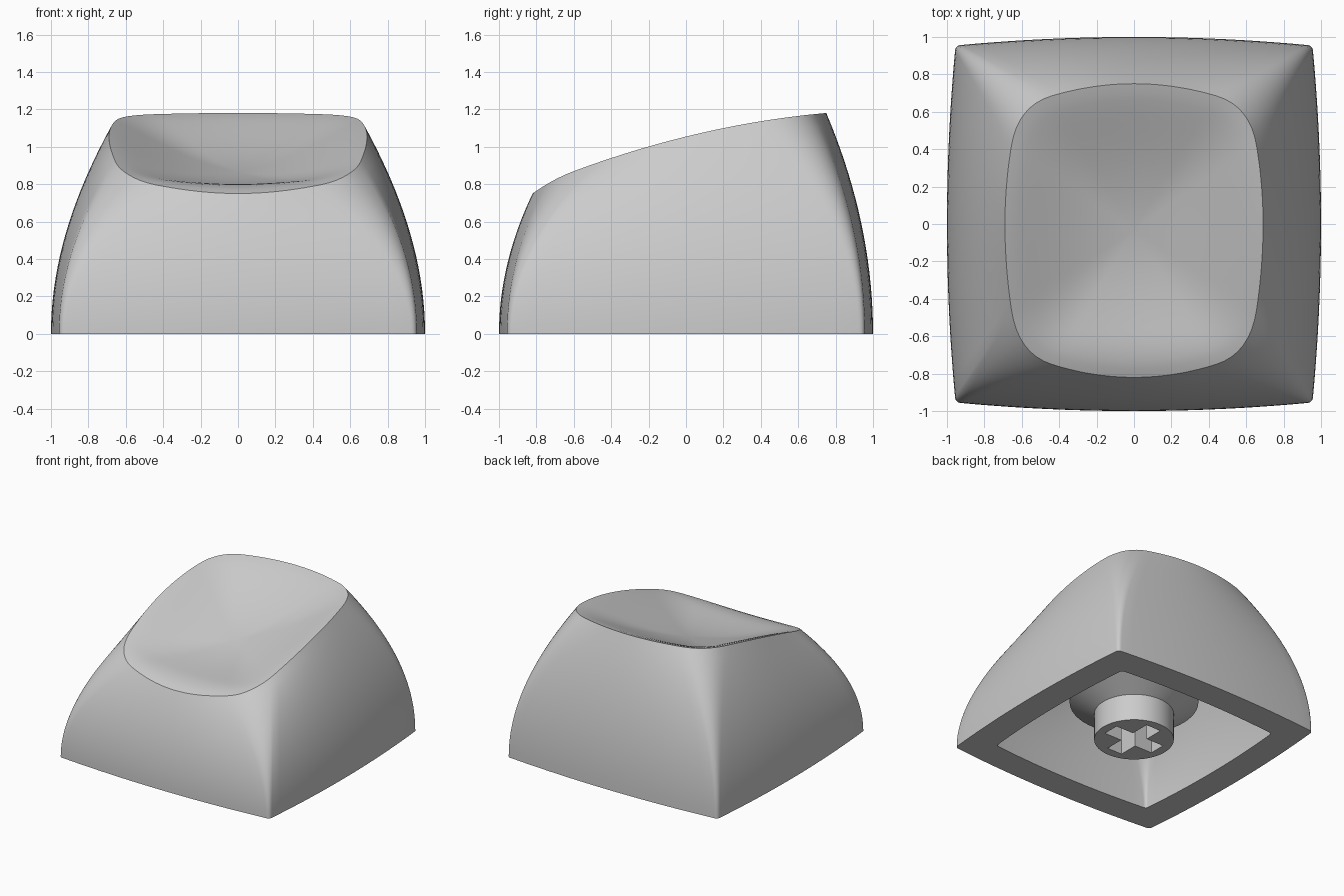
import bpy, bmesh, math
from mathutils import Vector

if "Cube" in bpy.data.objects:
    bpy.data.objects.remove(bpy.data.objects["Cube"])

# Single plain plastic colour
plastic = bpy.data.materials.new("grey plastic")
plastic.use_nodes = True
colour = (0.6, 0.6, 0.6, 1)
plastic.diffuse_color = colour
plastic.node_tree.nodes["Principled BSDF"].inputs["Base Color"].default_value = colour

SIDE, CORNER = 10, 8
CENTRE = Vector((0, -0.03))


def quadrant(x_mid, y_mid, a, b):
    """Bowed side from (x_mid, 0) to a, round corner to b, bowed side to (0, y_mid)."""
    (ax, ay), (bx, by) = a, b
    da, db = x_mid - ax, y_mid - by
    side_a = [Vector((x_mid - da * (i / SIDE) ** 2, ay * i / SIDE)) for i in range(SIDE + 1)]
    side_b = [Vector((bx * i / SIDE, y_mid - db * (i / SIDE) ** 2)) for i in range(SIDE, -1, -1)]
    # The corner handle is where the two end tangents meet
    ka, kb = -2 * da / ay, -2 * db / bx
    cx = (ax + ka * (by - kb * bx - ay)) / (1 - ka * kb)
    handle = Vector((cx, by + kb * (cx - bx)))
    corner = []
    for i in range(1, CORNER):
        t = i / CORNER
        corner.append(side_a[-1] * (1 - t) ** 2 + handle * 2 * t * (1 - t) + side_b[0] * t * t)
    return side_a + corner + side_b


def outline(back, front):
    """Mirror the back and front quadrants into a closed loop."""
    loop = []
    for quad, sx, sy in ((back, 1, 1), (back, -1, 1), (front, -1, -1), (front, 1, -1)):
        pts = [Vector((p.x * sx, p.y * sy)) for p in quad]
        if sx * sy < 0:
            pts.reverse()
        loop += pts[:-1]
    return loop


base_quad = quadrant(1, 1, (0.957, 0.925), (0.925, 0.957))
base = outline(base_quad, base_quad)
rim = outline(quadrant(0.69, 0.75, (0.655, 0.42), (0.44, 0.685)),
              quadrant(0.69, 0.82, (0.655, 0.46), (0.44, 0.75)))


def rim_height(y):
    return 1.055 + 0.246 * y - 0.104 * y * y - 0.68 * max(0, -0.6 - y) ** 2


def wall_ring(t, size=1.0, height=1.0):
    return [((b + (r - b) * t * t) * size).to_3d()
            + Vector((0, 0, t * rim_height(r.y) * height)) for b, r in zip(base, rim)]


def dish_ring(s, size=1.0, height=1.0):
    ring = []
    for r in rim:
        p = CENTRE + (r - CENTRE) * s
        z = rim_height(p.y) - 0.18 * max(0, 1 - s * s) ** 1.3
        ring.append((p * size).to_3d() + Vector((0, 0, z * height)))
    return ring


def add_loft(bm, rings, cap_start=True, cap_end=True):
    loops = [[bm.verts.new(p) for p in ring] for ring in rings]
    for lo, hi in zip(loops, loops[1:]):
        for i in range(len(lo)):
            j = (i + 1) % len(lo)
            bm.faces.new((lo[i], lo[j], hi[j], hi[i]))
    if cap_start:
        bm.faces.new(loops[0])
    if cap_end:
        bm.faces.new(loops[-1])
    return loops


def finish(bm, name):
    bmesh.ops.recalc_face_normals(bm, faces=bm.faces)
    mesh = bpy.data.meshes.new(name)
    bm.to_mesh(mesh)
    bm.free()
    mesh.materials.append(plastic)
    obj = bpy.data.objects.new(name, mesh)
    bpy.context.collection.objects.link(obj)
    bpy.ops.object.select_all(action='DESELECT')
    obj.select_set(True)
    bpy.context.view_layer.objects.active = obj
    bpy.ops.object.shade_smooth_by_angle(angle=math.radians(32))
    return obj


# Cap shell: dished top, curved walls, flat bottom lip, hollow underside
STEPS = 18
IN_SIZE, IN_HEIGHT = 0.77, 0.8
dish_steps = [0.02] + [i / STEPS for i in range(1, STEPS)]
rings = [dish_ring(s) for s in dish_steps]
rings += [wall_ring(1 - i / STEPS) for i in range(STEPS + 1)]
rings += [wall_ring(i / STEPS, IN_SIZE, IN_HEIGHT) for i in range(STEPS + 1)]
rings += [dish_ring(s, IN_SIZE, IN_HEIGHT) for s in reversed(dish_steps)]
bm = bmesh.new()
add_loft(bm, rings)
finish(bm, "cap_shell")


# Stem: post with a flared root and a cross-shaped socket
def circle(radius, z, count=64):
    return [Vector((radius * math.cos(a), radius * math.sin(a), z))
            for a in (2 * math.pi * i / count for i in range(count))]


def cross(z, arm=0.228, half=0.068):
    pts = []
    for k in range(4):
        c, s = (1, 0, -1, 0)[k], (0, 1, 0, -1)[k]
        for x, y in ((arm, -half), (arm, half), (half, half)):
            pts.append(Vector((x * c - y * s, x * s + y * c, z)))
    return pts


bm = bmesh.new()
post = add_loft(bm, [circle(0.3, 0), circle(0.3, 0.22), circle(0.485, 0.325),
                     circle(0.485, 0.74)], cap_start=False)
socket = add_loft(bm, [cross(0), cross(0.4)], cap_start=False)
end_edges = [bm.edges.get((loop[i - 1], loop[i]))
             for loop in (post[0], socket[0]) for i in range(len(loop))]
bmesh.ops.triangle_fill(bm, edges=end_edges, use_beauty=True)
finish(bm, "stem")
